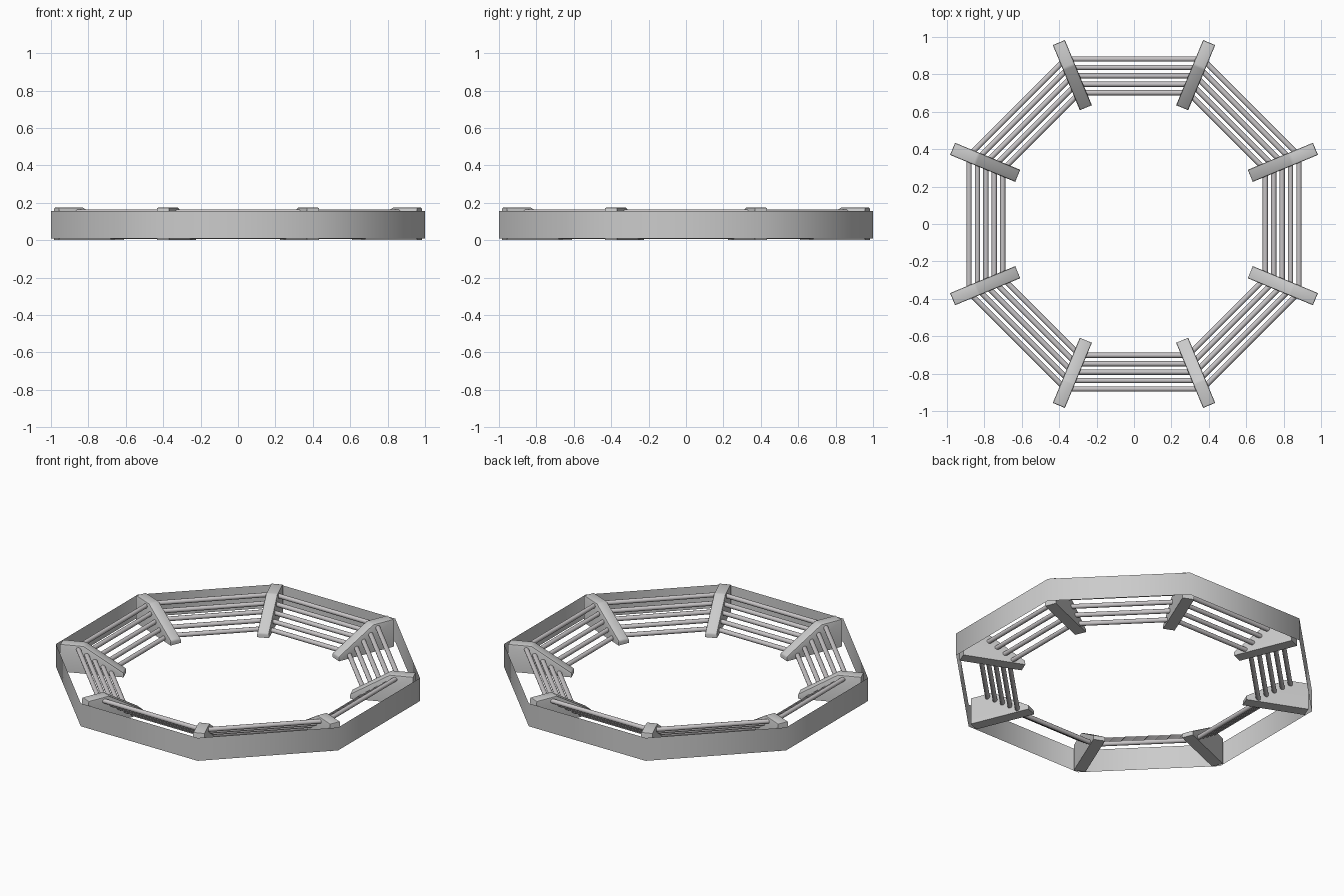
import bpy, bmesh, math
from mathutils import Matrix, Vector

cube = bpy.data.objects.get("Cube")
if cube:
    bpy.data.objects.remove(cube)

SIDES = 8
STEP = 2 * math.pi / SIDES
HALF = STEP / 2


def material(name, color):
    m = bpy.data.materials.new(name)
    m.use_nodes = True
    m.diffuse_color = color
    m.node_tree.nodes["Principled BSDF"].inputs["Base Color"].default_value = color
    return m


grey = material("light_grey", (0.6, 0.6, 0.6, 1))
rod_grey = material("warm_grey", (0.57, 0.55, 0.56, 1))


def finish(bm, name, mat, angle):
    mesh = bpy.data.meshes.new(name)
    bm.to_mesh(mesh)
    bm.free()
    mesh.materials.append(mat)
    ob = bpy.data.objects.new(name, mesh)
    bpy.context.collection.objects.link(ob)
    bpy.ops.object.select_all(action="DESELECT")
    ob.select_set(True)
    bpy.context.view_layer.objects.active = ob
    bpy.ops.object.shade_smooth_by_angle(angle=math.radians(angle))
    return ob


# Outer wall: thin octagonal band, softly shaded around the corners
bm = bmesh.new()
radius = 1 / math.cos(HALF)
rings = []
for z in (0.01, 0.157):
    rings.append([bm.verts.new((radius * math.cos(HALF + i * STEP),
                                radius * math.sin(HALF + i * STEP), z))
                  for i in range(SIDES)])
low, high = rings
for i in range(SIDES):
    j = (i + 1) % SIDES
    bm.faces.new((low[i], low[j], high[j], high[i]))
finish(bm, "outer_wall", grey, 60)

# Brackets: sloped wedge plates at every corner
PROFILE = [(1.05, 0), (1.05, 0.175), (0.91, 0.175), (0.673, 0.028), (0.673, 0)]
WIDTH = 0.07
for i in range(SIDES):
    bm = bmesh.new()
    face = bm.faces.new([bm.verts.new((r, -WIDTH / 2, z)) for r, z in PROFILE])
    out = bmesh.ops.extrude_face_region(bm, geom=[face])
    moved = [g for g in out["geom"] if isinstance(g, bmesh.types.BMVert)]
    bmesh.ops.translate(bm, verts=moved, vec=(0, WIDTH, 0))
    bmesh.ops.recalc_face_normals(bm, faces=bm.faces)
    # soften the upper edges only
    edges = [e for e in bm.edges if all(v.co.z > 0.01 for v in e.verts)]
    bmesh.ops.bevel(bm, geom=edges, offset=0.008, segments=2, profile=0.5,
                    affect="EDGES", clamp_overlap=True)
    bm.transform(Matrix.Rotation(HALF + i * STEP, 4, "Z"))
    finish(bm, f"bracket_{i + 1}", grey, 40)

# Rods: five sloping rows between each pair of brackets
ROWS = 5
for i in range(SIDES):
    bm = bmesh.new()
    for k in range(ROWS):
        t = k / (ROWS - 1)
        apothem = 0.702 + 0.18 * t
        height = 0.02 + 0.13 * t
        place = (Matrix.Rotation(i * STEP, 4, "Z")
                 @ Matrix.Translation(Vector((apothem, 0, height)))
                 @ Matrix.Rotation(math.pi / 2, 4, "X"))
        bmesh.ops.create_cone(bm, cap_ends=True, segments=12, radius1=0.014,
                              radius2=0.014, depth=2 * apothem * math.tan(HALF),
                              matrix=place)
    finish(bm, f"rods_{i + 1}", rod_grey, 40)
